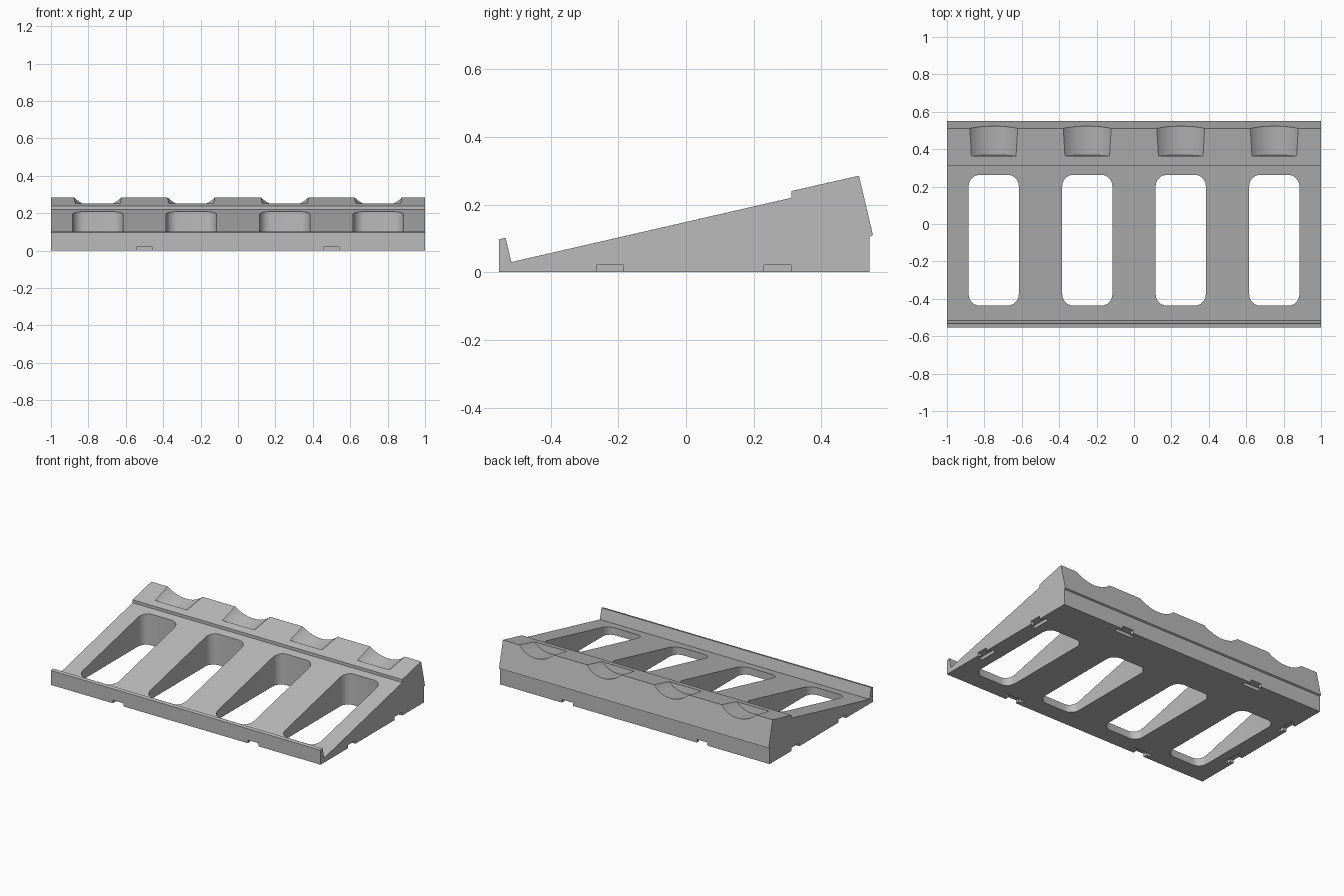
import bpy
from math import sin, cos, pi, radians, atan
from mathutils import Matrix, Vector

cube = bpy.data.objects.get("Cube")
if cube:
    bpy.data.objects.remove(cube)

grey = bpy.data.materials.new("plain grey")
grey.use_nodes = True
colour = (0.5, 0.5, 0.5, 1)
grey.diffuse_color = colour
grey.node_tree.nodes["Principled BSDF"].inputs["Base Color"].default_value = colour


def prism(name, outline, low, high, matrix):
    """Extrude a counter-clockwise outline along local z, then place it."""
    n = len(outline)
    verts = [matrix @ Vector((a, b, h)) for h in (low, high) for a, b in outline]
    faces = [list(reversed(range(n))), list(range(n, 2 * n))]
    faces += [(i, (i + 1) % n, n + (i + 1) % n, n + i) for i in range(n)]
    mesh = bpy.data.meshes.new(name)
    mesh.from_pydata(verts, [], faces)
    mesh.materials.append(grey)
    obj = bpy.data.objects.new(name, mesh)
    bpy.context.collection.objects.link(obj)
    return obj


def rounded_rect(width, height, radius, steps=8):
    points = []
    corners = ((1, 1), (-1, 1), (-1, -1), (1, -1))
    for k, (sx, sy) in enumerate(corners):
        for i in range(steps + 1):
            a = (k + i / steps) * pi / 2
            points.append((sx * (width / 2 - radius) + radius * cos(a),
                           sy * (height / 2 - radius) + radius * sin(a)))
    return points


# Wedge body with front lip, raised rear shelf and slanted back
side_profile = [(-.553, 0), (.542, 0), (.542, .105), (.552, .11), (.511, .285),
                (.312, .24), (.312, .22), (-.516, .03), (-.533, .102), (-.553, .097)]
along_x = Matrix(((0, 0, 1, 0), (1, 0, 0, 0), (0, 1, 0, 0), (0, 0, 0, 1)))
rack = prism("sloped_rack", side_profile, -1, 1, along_x)

cutters = []
# Rounded slots and the neck cradles behind them
slot = rounded_rect(.268, .70, .06)
radius = .181
circle = [(radius * cos(2 * pi * i / 64), radius * sin(2 * pi * i / 64)) for i in range(64)]
tilt = Matrix.Rotation(atan(.17) - pi / 2, 4, 'X')
for x in (-.75, -.25, .25, .75):
    cutters.append(prism("slot_cutter", slot, -.1, .5, Matrix.Translation((x, -.087, 0))))
    place = Matrix.Translation((x, .37, .207)) @ tilt @ Matrix.Translation((0, -radius, 0))
    cutters.append(prism("cradle_cutter", circle, 0, .4, place))

# T-shaped connector notches under every edge, local +y pointing inward
tee = [(-.04, -.03), (.04, -.03), (.04, .025), (.065, .025),
       (.065, .05), (-.065, .05), (-.065, .025), (-.04, .025)]
spots = [(x, y, a) for x in (-.5, .5) for y, a in ((-.553, 0), (.542, 180))]
spots += [(x, y, a) for y in (-.225, .27) for x, a in ((1, 90), (-1, -90))]
for x, y, angle in spots:
    place = Matrix.Translation((x, y, 0)) @ Matrix.Rotation(radians(angle), 4, 'Z')
    cutters.append(prism("notch_cutter", tee, -.05, .021, place))

# Cut everything out of the body
bpy.context.view_layer.objects.active = rack
for cutter in cutters:
    cutter.hide_render = True
    mod = rack.modifiers.new("cut", 'BOOLEAN')
    mod.operation = 'DIFFERENCE'
    mod.solver = 'EXACT'
    mod.object = cutter
    bpy.ops.object.modifier_apply(modifier=mod.name)
    bpy.data.objects.remove(cutter)

bpy.ops.object.select_all(action='DESELECT')
rack.select_set(True)
bpy.ops.object.shade_smooth_by_angle(angle=radians(30))
